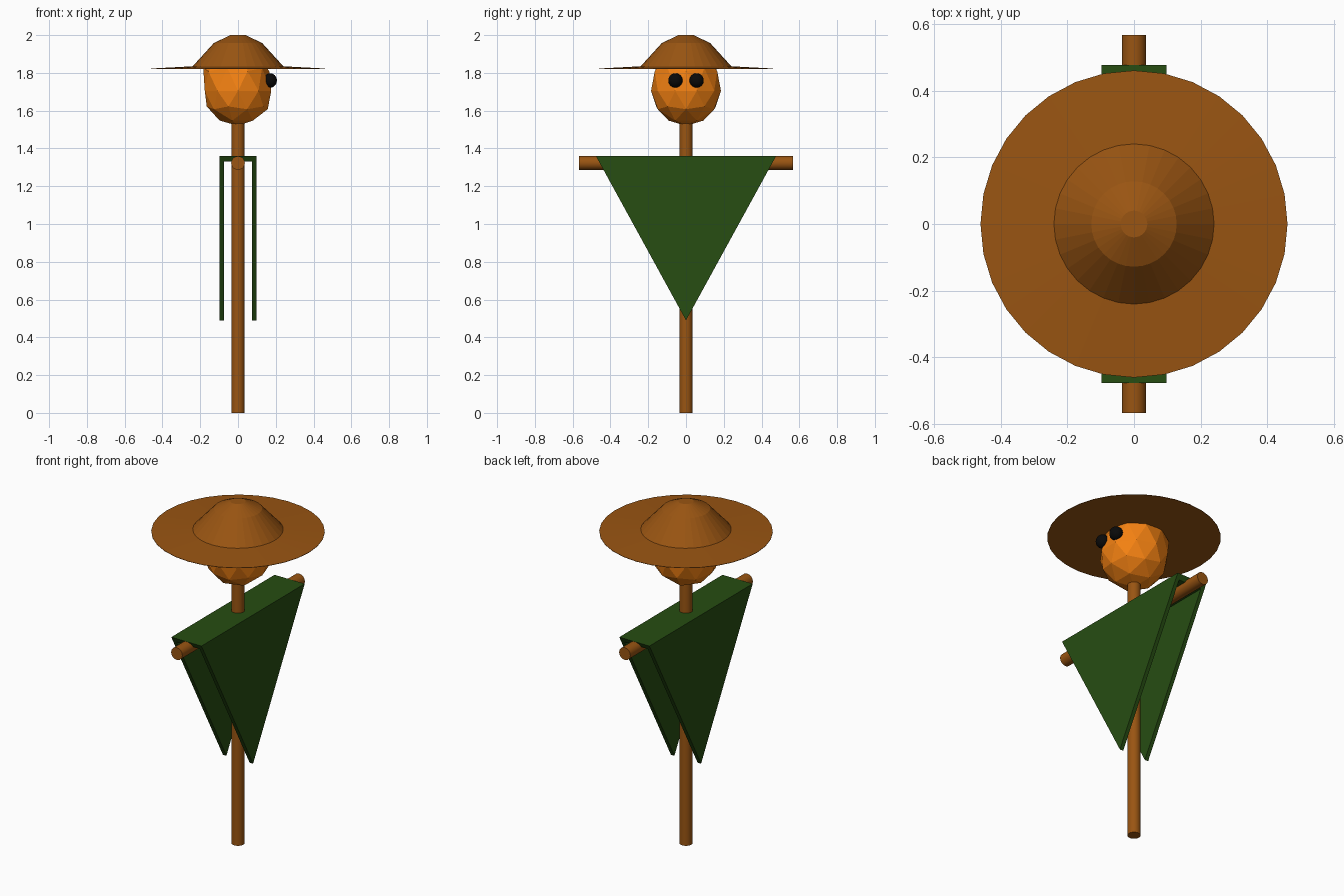
import bpy, bmesh, math

if "Cube" in bpy.data.objects:
    bpy.data.objects.remove(bpy.data.objects["Cube"])


def material(name, rgb):
    m = bpy.data.materials.new(name)
    m.diffuse_color = (*rgb, 1)
    m.use_nodes = True
    m.node_tree.nodes["Principled BSDF"].inputs["Base Color"].default_value = m.diffuse_color
    return m


brown = material("brown", (0.32, 0.09, 0.006))
orange = material("orange", (0.90, 0.22, 0.006))
green = material("green", (0.02, 0.075, 0.006))
black = material("black", (0.003, 0.003, 0.003))


def make(name, bm, mat):
    bmesh.ops.recalc_face_normals(bm, faces=bm.faces)
    me = bpy.data.meshes.new(name)
    bm.to_mesh(me)
    bm.free()
    me.materials.append(mat)
    ob = bpy.data.objects.new(name, me)
    bpy.context.collection.objects.link(ob)
    return ob


def smooth(ob):
    bpy.ops.object.select_all(action='DESELECT')
    ob.select_set(True)
    bpy.context.view_layer.objects.active = ob
    bpy.ops.object.shade_smooth_by_angle(angle=math.radians(30))


def rod(name, radius, length, loc, rot=(0, 0, 0)):
    bm = bmesh.new()
    bmesh.ops.create_cone(bm, cap_ends=True, segments=32, radius1=radius,
                          radius2=radius, depth=length)
    ob = make(name, bm, brown)
    ob.location, ob.rotation_euler = loc, rot
    smooth(ob)


def prism(bm, outline, x0, x1):
    # extrude a y-z outline along x
    face = bm.faces.new([bm.verts.new((x0, y, z)) for y, z in outline])
    ext = bmesh.ops.extrude_face_region(bm, geom=[face])["geom"]
    bmesh.ops.translate(bm, vec=(x1 - x0, 0, 0),
                        verts=[v for v in ext if isinstance(v, bmesh.types.BMVert)])
    if face not in bm.faces:
        return
    # keep the start cap so the prism is closed


# Wooden cross
rod("pole", 0.035, 1.6, (0, 0, 0.8))
rod("crossbar", 0.036, 1.132, (0, 0, 1.323), (math.pi / 2, 0, 0))

# Draped cloth: two triangular panels joined by a strip over the crossbar
TOP, TIP, HALF = 1.36, 0.49, 0.477
strip_z = 1.332
strip_y = HALF * (strip_z - TIP) / (TOP - TIP)
bm = bmesh.new()
for s in (-1, 1):
    prism(bm, [(-HALF, TOP), (HALF, TOP), (0, TIP)], s * 0.075, s * 0.0975)
prism(bm, [(-HALF, TOP), (HALF, TOP), (strip_y, strip_z), (-strip_y, strip_z)],
      -0.075, 0.075)
make("cloth", bm, green)

# Faceted head, stretched up into the hat and fuller at the back
bm = bmesh.new()
bmesh.ops.create_icosphere(bm, subdivisions=2, radius=0.185)
for v in bm.verts:
    if v.co.z > 0.04:
        v.co.z *= 1.25
        v.co.y *= 1.05
        if v.co.x < 0:
            v.co.x *= 1.17
make("head", bm, orange).location = (0, 0, 1.705)

# Eyes
for side, y in (("left", 0.056), ("right", -0.056)):
    bm = bmesh.new()
    bmesh.ops.create_uvsphere(bm, u_segments=20, v_segments=12, radius=0.038)
    eye = make(side + "_eye", bm, black)
    eye.location = (0.171, y, 1.76)
    eye.scale.x = 0.92
    smooth(eye)

# Hat: lathed profile with a flat underside
profile = [(0.46, 1.821), (0.46, 1.823), (0.24, 1.835), (0.128, 1.958), (0.04, 2.0)]
N = 32
bm = bmesh.new()
rings = [[bm.verts.new((r * math.cos(math.tau * i / N), r * math.sin(math.tau * i / N), z))
          for i in range(N)] for r, z in profile]
for a, b in zip(rings, rings[1:]):
    for i in range(N):
        j = (i + 1) % N
        bm.faces.new((a[i], a[j], b[j], b[i]))
bm.faces.new(rings[0][::-1])
bm.faces.new(rings[-1])
make("hat", bm, brown)
